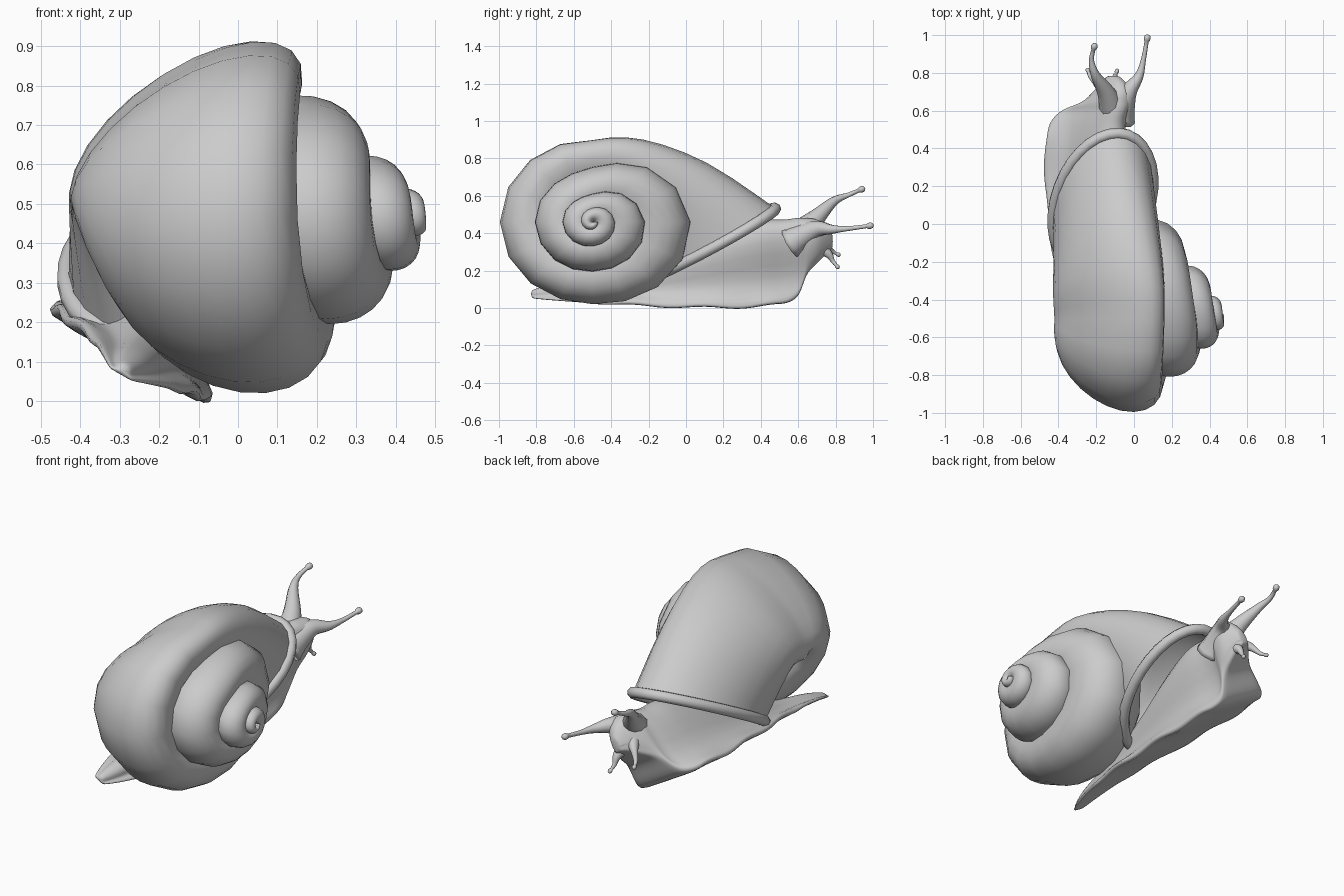
import bpy, bmesh
from math import sin, cos, pi, radians
from mathutils import Vector as V

if "Cube" in bpy.data.objects:
    bpy.data.objects.remove(bpy.data.objects["Cube"])


def spline(keys, steps):
    """Catmull-Rom through rows of numbers."""
    out = []
    for i in range(len(keys) - 1):
        p = [keys[max(0, min(len(keys) - 1, i + k))] for k in (-1, 0, 1, 2)]
        for s in range(steps):
            t = s / steps
            out.append([0.5 * (2 * b + (c - a) * t + (2 * a - 5 * b + 4 * c - d) * t * t
                               + (3 * b - a - 3 * c + d) * t ** 3) for a, b, c, d in zip(*p)])
    out.append(list(keys[-1]))
    return out


def loft(name, rings, cap_start=True, cap_end=True, subsurf=0):
    """Skin a list of equal-sized point rings."""
    bm = bmesh.new()
    vs = [[bm.verts.new(p) for p in r] for r in rings]
    n = len(vs[0])
    for a, b in zip(vs, vs[1:]):
        for i in range(n):
            j = (i + 1) % n
            bm.faces.new((a[i], a[j], b[j], b[i]))
    if cap_start:
        bm.faces.new(vs[0])
    if cap_end:
        bm.faces.new(vs[-1])
    bmesh.ops.recalc_face_normals(bm, faces=bm.faces)
    for f in bm.faces:
        f.smooth = True
    me = bpy.data.meshes.new(name)
    bm.to_mesh(me)
    bm.free()
    ob = bpy.data.objects.new(name, me)
    bpy.context.collection.objects.link(ob)
    if subsurf:
        m = ob.modifiers.new("smooth", "SUBSURF")
        m.levels = m.render_levels = subsurf
    return ob


def ellipse(c, u, v, n):
    return [V(c) + V(u) * cos(2 * pi * i / n) + V(v) * sin(2 * pi * i / n) for i in range(n)]


# Shell: one row per quarter turn (outer radius, tube centre x, half width, tilt of the section)
quarters = [(.03, .455, .022, 0), (.04, .45, .027, 0), (.06, .443, .034, 0), (.075, .43, .042, 0),
            (.12, .41, .055, 0), (.13, .39, .07, 0), (.16, .36, .085, 0), (.15, .34, .09, 0),
            (.28, .285, .12, 0), (.265, .235, .15, 0), (.31, .17, .17, .1), (.295, .145, .185, .15),
            (.53, .04, .23, .25), (.445, -.035, .26, .4), (.50, -.13, .275, .6), (.44, -.13, .275, 1)]
STEPS = 4
axis = V((0, -.5, .46))
coils = []
for i, (R, x, a, tilt) in enumerate(spline(quarters, STEPS)):
    ang = pi + i / STEPS * pi / 2
    d = V((0, -cos(ang), sin(ang)))
    X = V((1, 0, 0))
    c = axis + d * R * (.52 - .07 * tilt) + X * x
    u = d * R * (.48 + .03 * tilt) + X * .10 * tilt
    v = -X * a - d * R * .20 * tilt
    coils.append([*c, *u, *v])
# last stretch of the shell bends down to the mouth
mouth = [-.165, .12, .34, -.02, .335, .19, -.265, -.13, -.04]
ext = [coils[-3], coils[-1],
       [-.135, -.32, .655, .09, .09, .235, -.28, -.02, -.07],
       [-.15, -.10, .53, .04, .20, .24, -.275, -.08, -.05], mouth]
rows = coils[:-1] + spline(ext, 3)[3:]
loft("shell", [ellipse(r[:3], r[3:6], r[6:], 24) for r in rows], cap_end=False)

# Rolled lip round the shell mouth
cu = bpy.data.curves.new("shell_lip", "CURVE")
cu.dimensions = "3D"
cu.bevel_depth = .03
cu.bevel_resolution = 2
sp = cu.splines.new("POLY")
pts = ellipse(mouth[:3], mouth[3:6], mouth[6:], 32)
sp.points.add(len(pts) - 1)
for p, q in zip(sp.points, pts):
    p.co = (*q, 1)
sp.use_cyclic_u = True
sp.use_smooth = True
bpy.context.collection.objects.link(bpy.data.objects.new("shell_lip", cu))

# Body: sections along y, rolled so the left edge of the foot is raised
roll = radians(30)
wide = V((-cos(roll), 0, sin(roll)))
up = V((sin(roll), 0, cos(roll)))
# y, sole centre x, sole centre z, foot half width, neck half width, height
sections = [(-.83, -.30, .065, .03, .02, .03), (-.7, -.28, .075, .08, .05, .06),
            (-.45, -.26, .085, .14, .07, .10), (-.15, -.27, .095, .20, .11, .20),
            (.15, -.275, .105, .232, .135, .33), (.38, -.28, .11, .235, .135, .41),
            (.52, -.28, .115, .21, .12, .41), (.60, -.255, .135, .16, .11, .40),
            (.645, -.19, .225, .11, .11, .29), (.70, -.155, .27, .08, .09, .23),
            (.75, -.135, .31, .05, .055, .15), (.785, -.125, .33, .02, .025, .07)]
body = []
for k, (y, x, z, W, N, H) in enumerate(spline(sections, 3)):
    e = min(.03, H * .25)
    wave = .012 * sin(y * 17) if -.5 < y < .5 else 0
    half = [(W * .6, 0), (W, wave), (W, e + wave), (W * .6 + N * .4, e + H * .06),
            (N * .97, H * .3), (N * .87, H * .65), (N * .5, H * .94)]
    prof = half + [(0, H)] + [(-w, h) for w, h in reversed(half)]
    body.append([V((x, y, z)) + wide * w + up * h for w, h in prof])
loft("body", body, subsurf=1)


# Feelers: tapered tubes with a rounded tip
def feeler(name, path, r0, r1, bulb):
    keys = spline(path, 5)
    radii = [r1 + (r0 - r1) * (1 - i / (len(keys) - 1)) ** 2.5 for i in range(len(keys))]
    end = V(keys[-1])
    d = (end - V(keys[-2])).normalized()
    for off, k in ((-1.2, .6), (-.7, .9), (0, 1), (.6, .8), (.95, .3)):
        keys.append(list(end + d * (off + .05) * bulb))
        radii.append(bulb * k)
    # drop tube samples that would lie inside the bulb
    n = len(keys) - 5
    keep = [i for i in range(n) if (V(keys[i]) - end).length > bulb * 1.5] + list(range(n, n + 5))
    P = [V(keys[i]) for i in keep]
    rings = []
    for j, i in enumerate(keep):
        t = P[min(j + 1, len(P) - 1)] - P[max(j - 1, 0)]
        q = t.to_track_quat("Y", "Z")
        rings.append(ellipse(P[j], q @ V((radii[i], 0, 0)), q @ V((0, 0, radii[i])), 10))
    loft(name, rings)


feeler("eye_stalk_left", [(-.10, .56, .36), (-.145, .69, .475), (-.205, .79, .57), (-.225, .87, .605),
                          (-.21, .94, .635)], .09, .011, .018)
feeler("eye_stalk_right", [(-.08, .56, .35), (-.035, .69, .42), (.025, .78, .42), (.05, .87, .425),
                           (.07, .985, .44)], .09, .011, .018)
feeler("mouth_feeler_left", [(-.14, .68, .37), (-.19, .74, .35), (-.23, .78, .305), (-.245, .815, .285)],
       .05, .009, .012)
feeler("mouth_feeler_right", [(-.11, .69, .34), (-.10, .76, .29), (-.10, .785, .25), (-.09, .81, .22)],
       .05, .009, .012)
